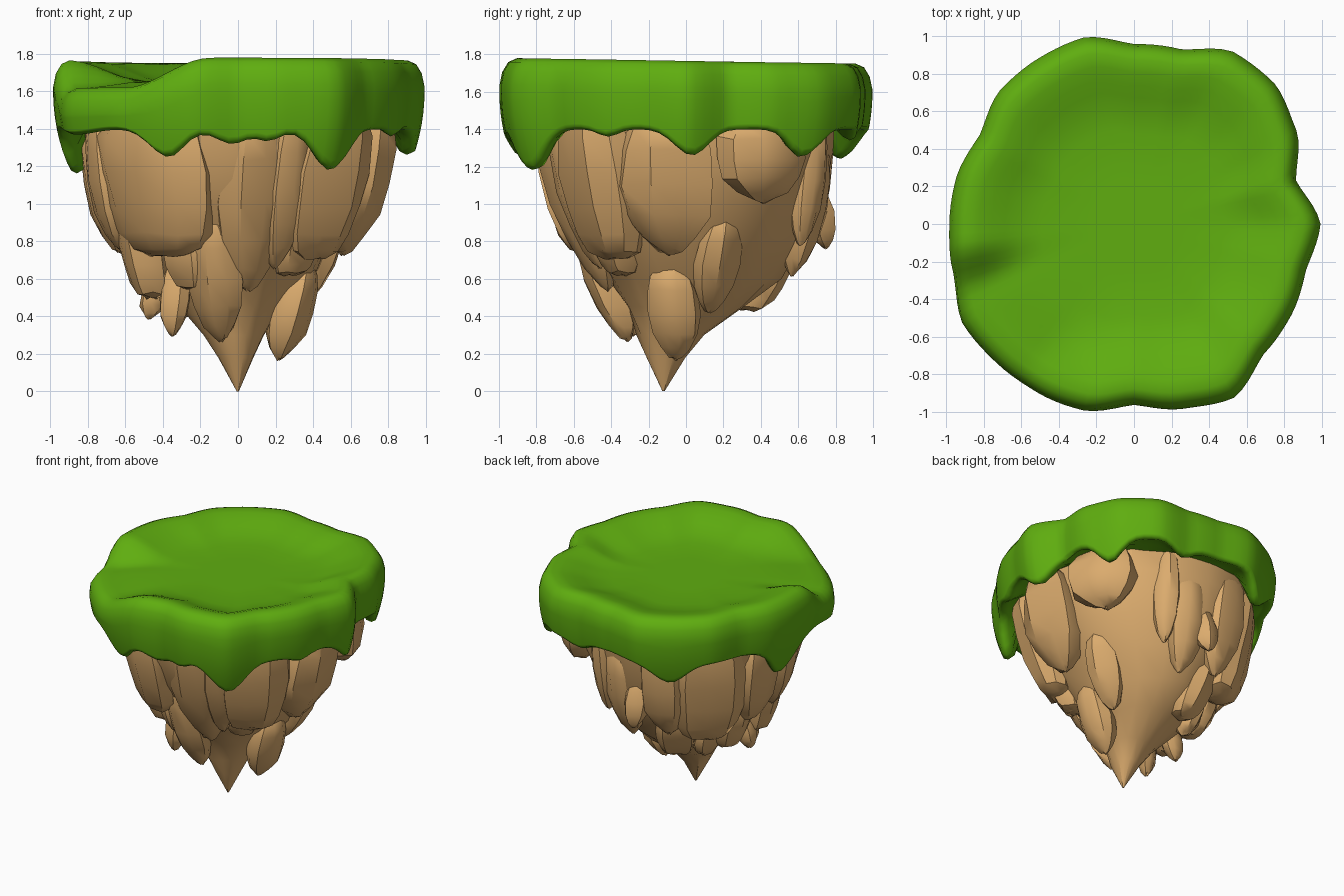
import bpy, bmesh, random
from math import sin, cos, pi, radians, exp

if "Cube" in bpy.data.objects:
    bpy.data.objects.remove(bpy.data.objects["Cube"])
random.seed(4)


def material(name, col):
    m = bpy.data.materials.new(name)
    m.diffuse_color = (*col, 1)
    m.use_nodes = True
    m.node_tree.nodes["Principled BSDF"].inputs["Base Color"].default_value = m.diffuse_color
    return m


GRASS = material("grass green", (0.115, 0.42, 0.005))
ROCK = material("sandy rock", (0.71, 0.41, 0.155))


def loft(name, rings, mat, angle):
    """Skin closed rings of points, ends capped with a fan to their middle."""
    bm = bmesh.new()
    vs = [[bm.verts.new(p) for p in r] for r in rings]
    n = len(vs[0])
    for a, b in zip(vs, vs[1:]):
        for i in range(n):
            bm.faces.new((a[i], a[(i + 1) % n], b[(i + 1) % n], b[i]))
    for r in (vs[0], vs[-1]):
        mid = bm.verts.new([sum(v.co[k] for v in r) / n for k in range(3)])
        for i in range(n):
            bm.faces.new((r[i], r[(i + 1) % n], mid))
    bmesh.ops.recalc_face_normals(bm, faces=bm.faces)
    me = bpy.data.meshes.new(name)
    bm.to_mesh(me)
    bm.free()
    me.materials.append(mat)
    ob = bpy.data.objects.new(name, me)
    bpy.context.collection.objects.link(ob)
    bpy.ops.object.select_all(action='DESELECT')
    ob.select_set(True)
    bpy.context.view_layer.objects.active = ob
    bpy.ops.object.shade_smooth_by_angle(angle=radians(angle))


def ease(a, b, x):
    t = min(1, max(0, (x - a) / (b - a)))
    return t * t * (3 - 2 * t)


# Grass cap: plan radius every 15 degrees, hanging drips, sunken rim at front left
PLAN = [.995, .895, 1.0, 1.06, 1.06, .965, .96, 1.03, 1.02, 1.01, .95, .98,
        .985, 1.0, 1.065, 1.05, 1.04, 1.03, .965, 1.02, 1.07, .98, .97, .95]
# drips: angle, drop, half width
DRIPS = [(2, .14, 8), (40, .15, 7), (72, .06, 6), (118, .16, 9), (173, .24, 9), (212, .03, 12),
         (247, .15, 8), (268, .08, 7), (280, .06, 5), (301, .22, 9), (333, .04, 5)]


def radius(a):
    i, t = int(a // 15) % 24, a % 15 / 15
    t = (t + ease(0, 1, t)) / 2
    return PLAN[i] * (1 - t) + PLAN[(i + 1) % 24] * t


def drip(a):
    off = lambda c: (a - c + 180) % 360 - 180
    return 1.40 - sum(d * exp(-(off(c) / w) ** 2) for c, d, w in DRIPS)


def rim(a):
    return 1.765 - .015 * sin(radians(a)) - .155 * ease(186, 203, a) * (1 - ease(232, 261, a))


def side(z):
    return 1 - .5 * (1.6 - z) ** 2


def cap_ring(scale, height):
    ring = []
    for i in range(120):
        a = 3 * i
        z = height(a)
        r = radius(a) * scale(z)
        ring.append((r * cos(radians(a)), r * sin(radians(a)), z))
    return ring


FLOOR = 1.655
rings = [cap_ring(lambda z: s, lambda a: FLOOR + (rim(a) - FLOOR) * ease(.5, .92, s))
         for s in (.25, .5, .62, .7, .77, .84, .91)]
rings.append(cap_ring(lambda z: .955, lambda a: rim(a) - .02))
rings.append(cap_ring(lambda z: .985, lambda a: rim(a) - .07))
for t in (0, .2, .4, .6, .8, .93, 1):
    rings.append(cap_ring(side, lambda a: (rim(a) - .14) * (1 - t) + (drip(a) + .015) * t))
rings.append(cap_ring(lambda z: side(z) - .025, drip))
rings.append(cap_ring(lambda z: side(z) - .07, lambda a: drip(a) + .02))
rings.append(cap_ring(lambda z: .8, lambda a: 1.45))
loft("grass_cap", rings, GRASS, 60)

# Rock core: tapered rings (z, radius, centre y)
CORE = [(1.5, .81, 0), (1.3, .775, 0), (1.0, .68, 0), (.8, .57, .03), (.6, .43, .05),
        (.45, .30, 0), (.3, .175, -.08), (.18, .10, -.11), (0, .006, -.12)]
rings = []
for z, r, cy in CORE:
    ring = []
    for i in range(16):
        a, k = pi * i / 8, r * random.uniform(.94, 1.06)
        ring.append((k * .96 * cos(a) - .03 * min(1, r * 4), cy + k * 1.04 * sin(a), z))
    rings.append(ring)
loft("rock_core", rings, ROCK, 30)


def core_radius(z, az):
    for (z1, r1, c1), (z0, r0, c0) in zip(CORE, CORE[1:]):
        if z0 <= z <= z1:
            t = (z - z0) / (z1 - z0)
            return r0 + (r1 - r0) * t + (c0 + (c1 - c0) * t) * sin(az) - .03 * cos(az)


# Rock chunks: lumps hanging on the core, pointed or blunt (step, size)
POINTED = [(0, .5), (.1, .78), (.25, .94), (.5, 1), (.72, .86), (.88, .55), (.97, .25), (1, .06)]
BLUNT = [(0, .7), (.15, .93), (.4, 1), (.65, .93), (.84, .8), (.95, .62), (1, .3)]


def chunk(name, deg, top, bottom, w, out=.08):
    az = radians(deg)
    profile = BLUNT if name.startswith("blunt") else POINTED
    d = min(.18, .05 + .5 * w)
    r_top = .73 if top > 1.4 else core_radius(top, az) - .08
    r_bot = core_radius(bottom, az) + out
    n, ph = 9, random.random()
    jit = [random.uniform(.86, 1.1) for _ in range(n)]
    rings = []
    for t, k in profile:
        ring = []
        for i in range(n):
            a = 2 * pi * (i + ph) / n
            q = k * jit[i] * random.uniform(.95, 1.05)
            p, s = r_top + (r_bot - r_top) * t + q * d * cos(a), q * w * sin(a)
            ring.append((cos(az) * p - sin(az) * s, sin(az) * p + cos(az) * s,
                         top + (bottom - top) * t + random.uniform(-.01, .01)))
        rings.append(ring)
    loft(name, rings, ROCK, 35)


# upper tier, starting inside the grass: angle, bottom, half width
UPPER_POINTED = [(277, .54, .2), (293, .66, .14), (352, .73, .27), (34, 1.01, .26), (69, .78, .1),
                 (114, .7, .19), (169, .74, .23), (195, .76, .18)]
UPPER_BLUNT = [(231, .72, .4), (317, .71, .25), (138, .66, .27)]
# lower tier: angle, top, bottom, half width, stand-off
LOWER_POINTED = [(254, .92, .27, .16), (219, .68, .3, .08, .2), (193, .65, .39, .07, .2),
                 (23, .92, .42, .13), (346, .66, .17, .15, .13), (84, 1.3, .62, .15),
                 (95, 1.15, .76, .1, .17), (146, .65, .4, .09)]
LOWER_BLUNT = [(205, 1.0, .5, .15, .15), (238, .85, .55, .14), (309, .95, .62, .14, .05),
               (116, .8, .43, .15), (166, .85, .48, .15)]
for i, (a, b, w) in enumerate(UPPER_POINTED):
    chunk(f"pointed_upper_rock_{i + 1}", a, 1.47, b, w)
for i, (a, b, w) in enumerate(UPPER_BLUNT):
    chunk(f"blunt_upper_rock_{i + 1}", a, 1.47, b, w)
for i, c in enumerate(LOWER_POINTED):
    chunk(f"pointed_lower_rock_{i + 1}", *c)
for i, c in enumerate(LOWER_BLUNT):
    chunk(f"blunt_lower_rock_{i + 1}", *c)
